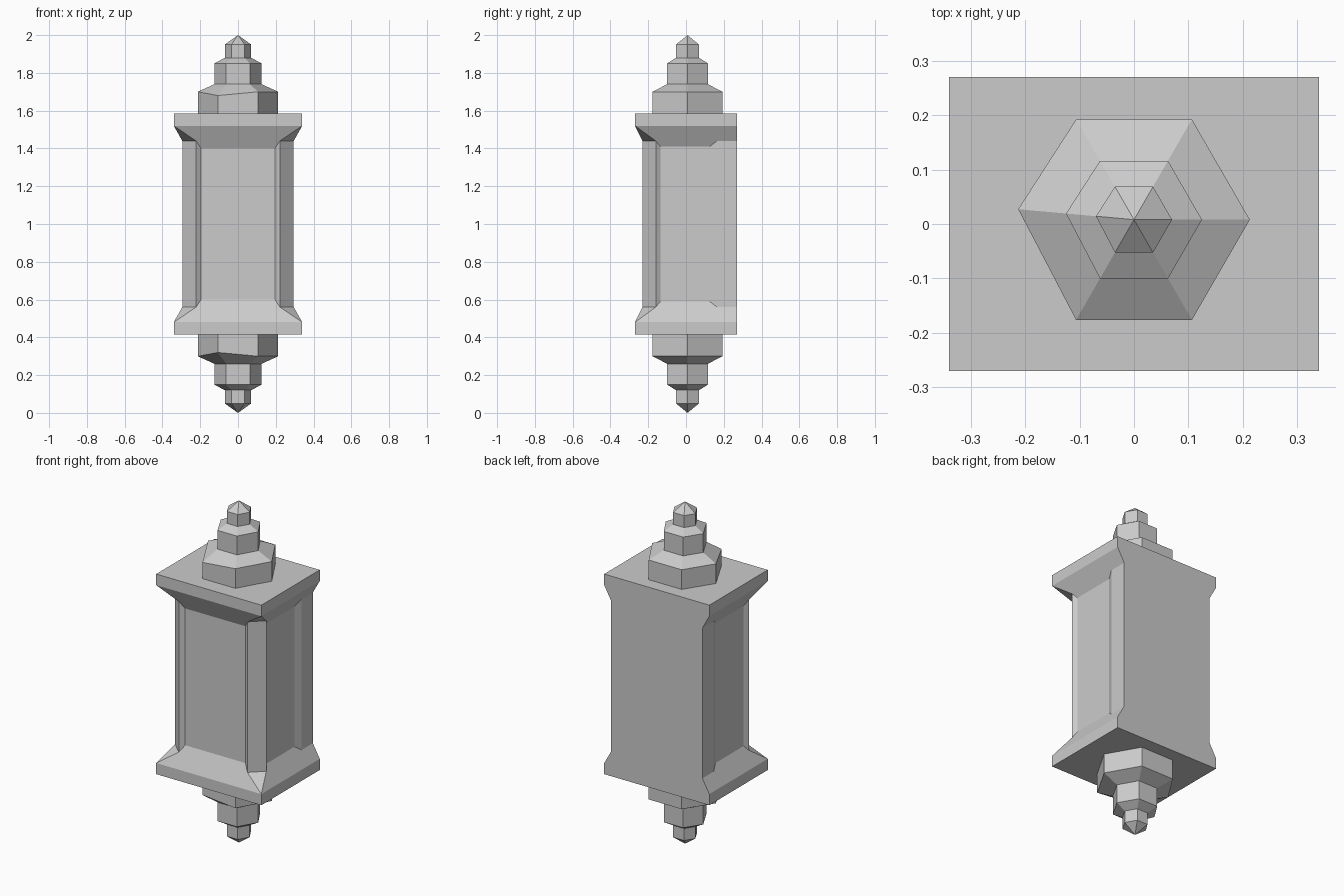
import bpy
import math
from mathutils import Vector

if "Cube" in bpy.data.objects:
    bpy.data.objects.remove(bpy.data.objects["Cube"], do_unlink=True)

stone = bpy.data.materials.new("plain_grey")
stone.use_nodes = True
GREY = (0.6, 0.6, 0.6, 1)
stone.diffuse_color = GREY
stone.node_tree.nodes["Principled BSDF"].inputs["Base Color"].default_value = GREY


def add_mesh(name, verts, faces):
    mesh = bpy.data.meshes.new(name)
    mesh.from_pydata(verts, [], faces)
    mesh.materials.append(stone)
    obj = bpy.data.objects.new(name, mesh)
    bpy.context.collection.objects.link(obj)
    bpy.context.view_layer.objects.active = obj
    obj.select_set(True)
    bpy.ops.object.mode_set(mode="EDIT")
    bpy.ops.mesh.select_all(action="SELECT")
    bpy.ops.mesh.normals_make_consistent(inside=False)
    bpy.ops.object.mode_set(mode="OBJECT")
    obj.select_set(False)
    return obj


# Lantern body: plan of the right half from back to front, with the height where
# each point meets the flared cap (distance above and below mid-height)
half = [(0.295, 0.27, 0.44), (0.295, 0.165, 0.44), (0.278, 0.125, 0.41),
        (0.278, -0.135, 0.41), (0.295, -0.16, 0.44),
        (0.222, -0.23, 0.44), (0.195, -0.21, 0.40)]
plan = half + [(-x, y, h) for x, y, h in reversed(half)]
n = len(plan)
corners = [(0.34, 0.27), (0.34, -0.27), (-0.34, -0.27), (-0.34, 0.27)]
MID = 1.0

verts, faces = [], []
for side in (-1, 1):
    verts += [(x, y, MID + side * h) for x, y, h in plan]
    for h in (0.52, 0.585):
        verts += [(x, y, MID + side * h) for x, y in corners]
block = n + len(corners) * 2

# Walls between the two caps, leaving the back for one flat face
faces += [(i, i + 1, block + i + 1, block + i) for i in range(n - 1)]
for b in (0, block):
    lip, end = b + n, b + n + 4
    faces.append((lip, lip + 1, *range(b + 4, b - 1, -1)))           # side flare
    faces.append((lip + 1, b + 5, b + 4))                            # corner
    faces.append((lip + 1, lip + 2, *range(b + 8, b + 4, -1)))       # front flare
    faces.append((lip + 2, b + 9, b + 8))                            # corner
    faces.append((lip + 2, lip + 3, *range(b + 13, b + 8, -1)))      # side flare
    faces += [(lip + i, lip + i + 1, end + i + 1, end + i) for i in range(3)]
    faces.append(tuple(range(end, end + 4)))
right = [n + 4, n, 0, block, block + n, block + n + 4]
left = [n + 7, n + 3, n - 1, block + n - 1, block + n + 3, block + n + 7]
faces.append(tuple(right + left[::-1]))
add_mesh("lantern_body", verts, faces)


# Stepped six-sided finials above and below, slightly irregular
def finial(name, side):
    tiers = [(0.213, 0.575), (0.213, 0.70), (0.125, 0.74),
             (0.125, 0.85), (0.07, 0.88), (0.07, 0.95)]
    pts, polys = [], []
    for level, (r, h) in enumerate(tiers):
        for k in range(6):
            a = k * math.pi / 3
            p = Vector((r * math.cos(a), 0.008 + r * math.sin(a), h))
            if k == 3:
                p.y += r * 0.09
            if k == 4 and level == 1:
                p.z -= 0.02
            pts.append((p.x, p.y, MID + side * p.z))
    pts.append((0, 0.008, MID + side))
    tip = len(pts) - 1
    for k in range(6):
        j = (k + 1) % 6
        for level in range(5):
            b = level * 6
            polys.append((b + k, b + j, b + 6 + j, b + 6 + k))
        polys.append((30 + k, 30 + j, tip))
    polys.append(tuple(range(6)))
    add_mesh(name, pts, polys)


finial("top_finial", 1)
finial("bottom_finial", -1)
